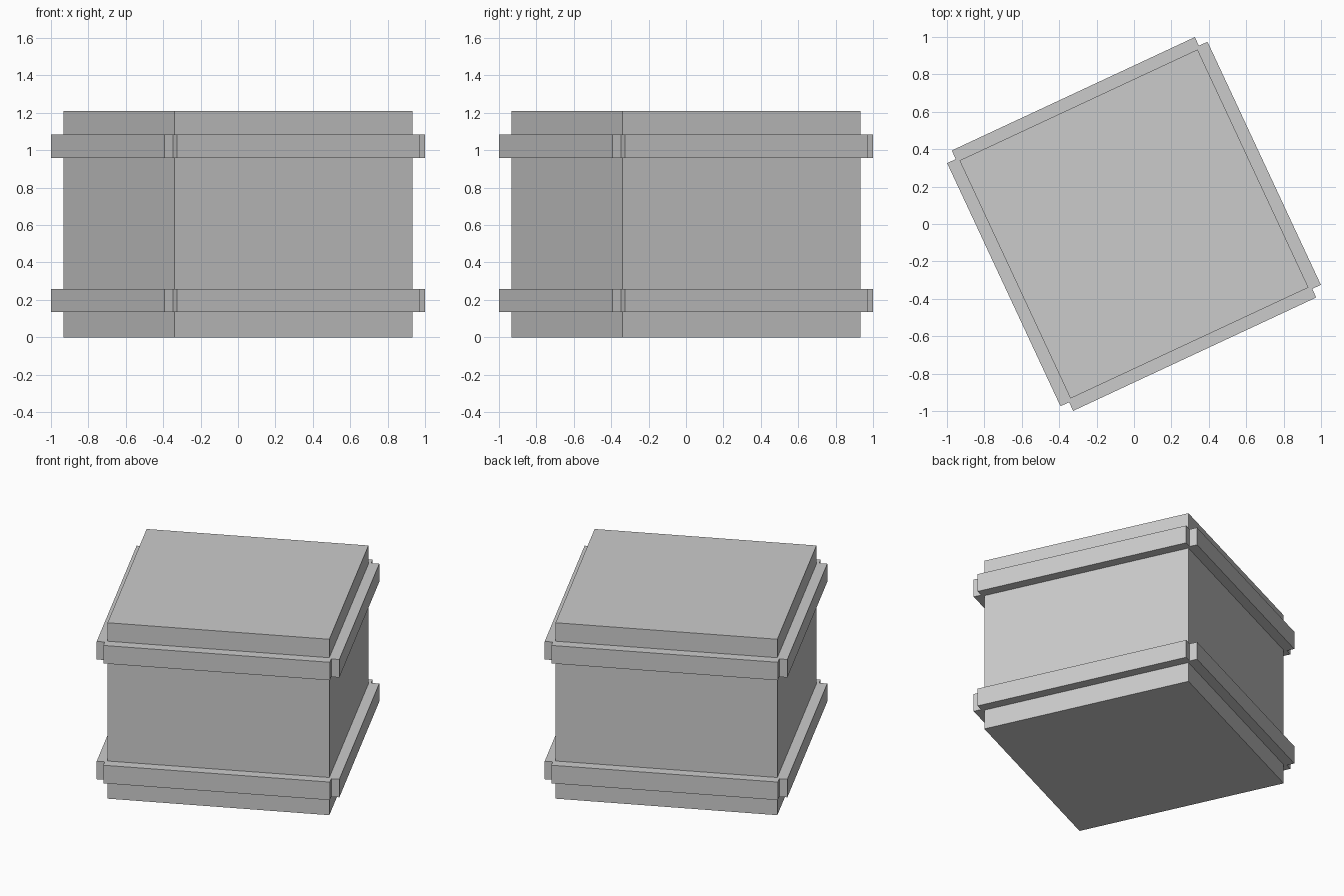
import bpy
from math import radians, pi
from mathutils import Matrix

cube = bpy.data.objects.get("Cube")
if cube:
    bpy.data.objects.remove(cube, do_unlink=True)

TURN = radians(25)      # whole crate is turned about z
HALF = 0.702            # half width of the body
HEIGHT = 1.21
OUTER = 0.768           # outer face of the planks
REACH = 0.717           # half length of the planks
PLANK_H = 0.124

grey = bpy.data.materials.new("plain grey")
grey.use_nodes = True
grey.diffuse_color = (0.6, 0.6, 0.6, 1)
grey.node_tree.nodes["Principled BSDF"].inputs["Base Color"].default_value = (0.6, 0.6, 0.6, 1)


def box(name, size, centre, angle):
    """Flat-faced box placed in crate space, then turned about z."""
    bpy.ops.mesh.primitive_cube_add(size=1)
    obj = bpy.context.object
    obj.name = name
    obj.data.transform(Matrix.Translation(centre) @ Matrix.Diagonal((*size, 1)))
    obj.rotation_euler.z = angle
    obj.data.materials.append(grey)
    return obj


# Main body
box("crate_body", (2 * HALF, 2 * HALF, HEIGHT), (0, 0, HEIGHT / 2), TURN)

# Four planks around the body at two levels
sides = ("front", "left", "back", "right")
for level, z in (("lower", 0.197), ("upper", 1.021)):
    for i, side in enumerate(sides):
        box(f"{level}_{side}_plank",
            (2 * REACH, OUTER - HALF, PLANK_H),
            (0, -(OUTER + HALF) / 2, z),
            TURN + i * pi / 2)
